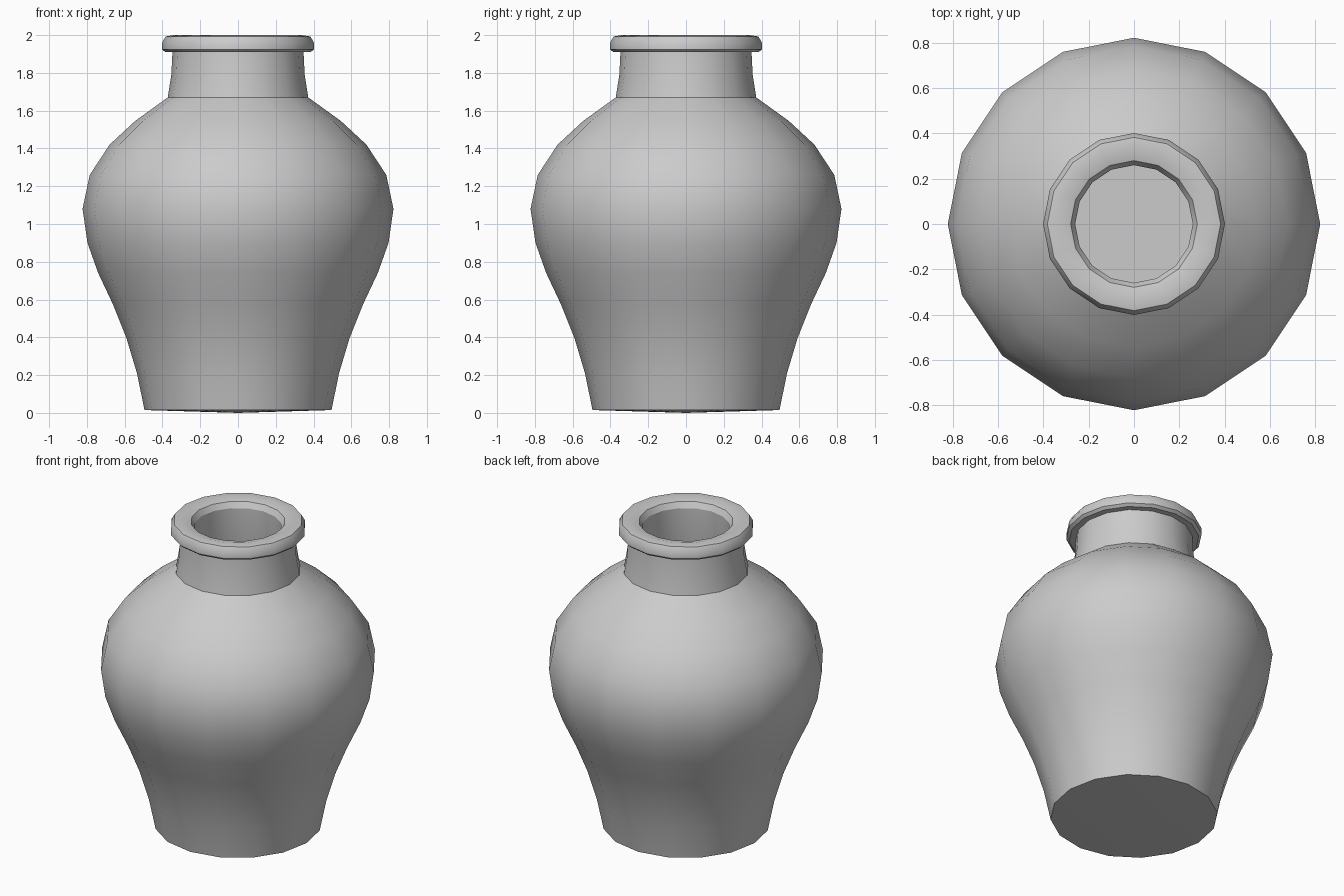
import bpy, bmesh
from math import cos, sin, pi, radians

if "Cube" in bpy.data.objects:
    bpy.data.objects.remove(bpy.data.objects["Cube"])

SIDES = 16

# Closed profile (radius, height): base centre, outer wall, lip, inner wall, floor centre
outer = [(0.495, 0.015), (0.535, 0.21), (0.592, 0.40), (0.66, 0.57), (0.74, 0.74),
         (0.797, 0.90), (0.823, 1.08), (0.785, 1.26), (0.68, 1.42), (0.545, 1.545),
         (0.372, 1.67), (0.353, 1.79), (0.347, 1.91)]
lip = [(0.385, 1.91), (0.402, 1.925), (0.402, 1.96), (0.383, 1.993), (0.34, 2.0),
       (0.28, 1.985), (0.26, 1.95)]
inner = [(0.265, 1.79), (0.29, 1.63), (0.48, 1.49), (0.61, 1.37), (0.70, 1.24),
         (0.735, 1.08), (0.71, 0.92), (0.58, 0.58), (0.51, 0.40), (0.45, 0.20),
         (0.42, 0.09)]

bm = bmesh.new()
rings = [[bm.verts.new((r * cos(2 * pi * i / SIDES), r * sin(2 * pi * i / SIDES), z))
          for i in range(SIDES)] for r, z in outer + lip + inner]
for a, b in zip(rings, rings[1:]):
    for i in range(SIDES):
        j = (i + 1) % SIDES
        bm.faces.new((a[i], a[j], b[j], b[i]))

# Base and inside floor as triangle fans
for ring, z in ((rings[0], 0.0), (rings[-1], 0.09)):
    tip = bm.verts.new((0, 0, z))
    for i in range(SIDES):
        bm.faces.new((ring[i], ring[(i + 1) % SIDES], tip))
bmesh.ops.recalc_face_normals(bm, faces=bm.faces)

mesh = bpy.data.meshes.new("vase")
bm.to_mesh(mesh)
bm.free()
vase = bpy.data.objects.new("vase", mesh)
bpy.context.collection.objects.link(vase)
bpy.context.view_layer.objects.active = vase
vase.select_set(True)
bpy.ops.object.shade_smooth_by_angle(angle=radians(30))
